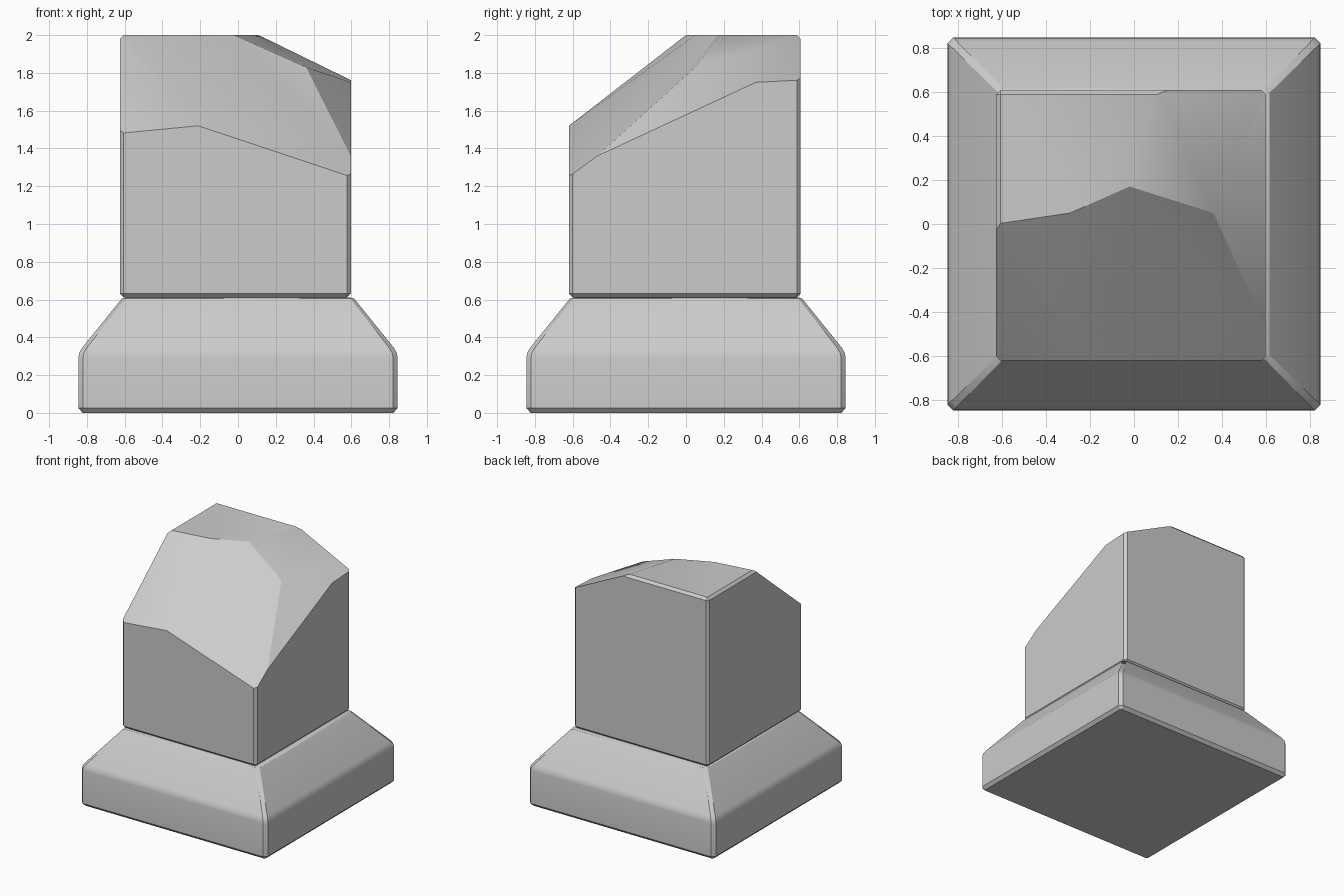
import bpy
import bmesh
import math

cube = bpy.data.objects.get("Cube")
if cube:
    bpy.data.objects.remove(cube, do_unlink=True)

stone = bpy.data.materials.new("grey stone")
stone.use_nodes = True
GREY = (0.6, 0.6, 0.6, 1)
stone.diffuse_color = GREY
stone.node_tree.nodes["Principled BSDF"].inputs["Base Color"].default_value = GREY


def finish(name, bm):
    """Turn a bmesh into a smooth-shaded stone object with sharp edges kept."""
    bmesh.ops.recalc_face_normals(bm, faces=bm.faces[:])
    mesh = bpy.data.meshes.new(name)
    bm.to_mesh(mesh)
    bm.free()
    mesh.materials.append(stone)
    obj = bpy.data.objects.new(name, mesh)
    bpy.context.collection.objects.link(obj)
    bpy.ops.object.select_all(action="DESELECT")
    obj.select_set(True)
    bpy.context.view_layer.objects.active = obj
    bpy.ops.object.shade_smooth_by_angle(angle=math.radians(30))
    return obj


# Plinth: stacked square rings with clipped corners
def ring(bm, half, clip, z):
    a, b = half, half - clip
    corners = [(a, -b), (a, b), (b, a), (-b, a), (-a, b), (-a, -b), (-b, -a), (b, -a)]
    return [bm.verts.new((x, y, z)) for x, y in corners]


bm = bmesh.new()
profile = [(0.822, 0.01, 0), (0.845, 0.025, 0.025), (0.845, 0.025, 0.295),
           (0.84, 0.025, 0.32), (0.825, 0.025, 0.345), (0.615, 0.02, 0.605),
           (0.59, 0.01, 0.612)]
rings = [ring(bm, *p) for p in profile]
for low, high in zip(rings, rings[1:]):
    for i in range(8):
        j = (i + 1) % 8
        bm.faces.new((low[i], low[j], high[j], high[i]))
bm.faces.new(rings[0])
bm.faces.new(rings[-1])
finish("plinth", bm)

# Broken shaft: square block whose top is sheared off towards front and left
L, R, F, B, T = -0.625, 0.597, -0.62, 0.607, 2.0
points = {
    "a": (L, F, 0.612), "b": (R, F, 0.612), "c": (R, B, 0.612), "d": (L, B, 0.612),
    # rim of the break, anticlockwise from the front right-hand corner
    "e": (L, F, 1.48), "f": (-0.21, F, 1.52), "g": (R, F, 1.25),
    "h": (R, -0.47, 1.36), "i": (R, 0.37, 1.75), "j": (R, B, 1.762),
    "k": (0.11, B, T), "l": (L, B, T), "m": (L, 0, T),
    # ridge across the break
    "n": (-0.29, 0.05, T), "p": (-0.02, 0.17, T), "q": (0.36, 0.05, 1.83),
}
walls = ["dcba", "abgfe", "bcjihg", "cdlkj", "daeml"]
flat_top = ["mnpkl"]
front_break = ["efm", "fnm", "fpn", "fgh", "fhp", "phq"]
side_break = ["qhi", "qij", "qjk", "pqk"]

bm = bmesh.new()
v = {key: bm.verts.new(co) for key, co in points.items()}
for face in walls + flat_top + front_break + side_break:
    bm.faces.new([v[key] for key in face])
bmesh.ops.recalc_face_normals(bm, faces=bm.faces[:])

# Chamfer the worked edges that survive the break
worked = ["ab", "bc", "cd", "da", "ae", "bg", "cj", "dl", "kl", "lm"]
edges = [bm.edges.get((v[s], v[t])) for s, t in worked]
bmesh.ops.bevel(bm, geom=edges, offset=0.02, offset_type="OFFSET",
                segments=1, profile=0.5, affect="EDGES", clamp_overlap=True)
finish("broken_shaft", bm)
